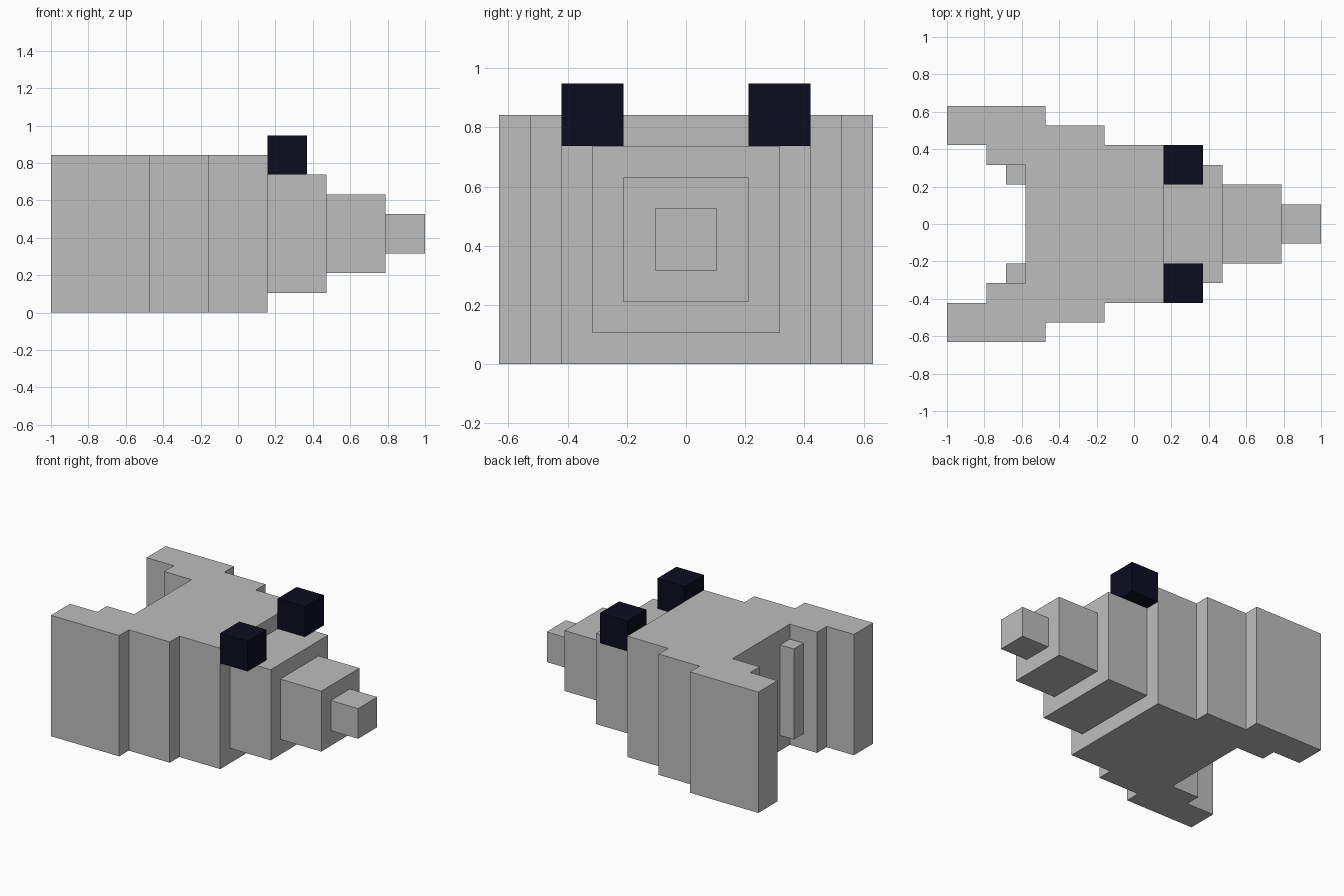
import bpy
import bmesh

cube = bpy.data.objects.get("Cube")
if cube:
    bpy.data.objects.remove(cube, do_unlink=True)

U = 2 / 19  # one block unit: the model is 19 units long


def material(name, rgb):
    m = bpy.data.materials.new(name)
    m.use_nodes = True
    m.diffuse_color = (*rgb, 1)
    m.node_tree.nodes["Principled BSDF"].inputs["Base Color"].default_value = (*rgb, 1)
    return m


GREY = material("light_grey", (0.515, 0.515, 0.515))
NAVY = material("dark_navy", (0.0037, 0.0037, 0.0144))


def finish(name, bm, mat):
    bmesh.ops.recalc_face_normals(bm, faces=bm.faces)
    mesh = bpy.data.meshes.new(name)
    bm.to_mesh(mesh)
    bm.free()
    mesh.materials.append(mat)
    ob = bpy.data.objects.new(name, mesh)
    bpy.context.collection.objects.link(ob)
    return ob


def box(name, x, y, z, mat):
    """Box from (min, max) ranges in block units."""
    bm = bmesh.new()
    bmesh.ops.create_cube(bm, size=1)
    for v in bm.verts:
        for i, (lo, hi) in enumerate((x, y, z)):
            v.co[i] = U * (hi if v.co[i] > 0 else lo)
    return finish(name, bm, mat)


# Stepped body with a notched rear: half outline, mirrored and extruded upwards
half = [(1.5, 4), (-1.5, 4), (-1.5, 5), (-4.5, 5), (-4.5, 6), (-9.5, 6),
        (-9.5, 4), (-7.5, 4), (-7.5, 3), (-5.5, 3)]
outline = half + [(x, -y) for x, y in reversed(half)]
bm = bmesh.new()
base = bm.faces.new([bm.verts.new((x * U, y * U, 0)) for x, y in outline])
top = bmesh.ops.extrude_face_region(bm, geom=[base], use_keep_orig=True)
verts = [g for g in top["geom"] if isinstance(g, bmesh.types.BMVert)]
bmesh.ops.translate(bm, verts=verts, vec=(0, 0, 8 * U))
finish("body", bm, GREY)

# Snout blocks, each smaller than the one behind and slightly sunk into it
for name, x0, x1, r in (("snout_base", 1.5, 4.5, 3),
                        ("snout_middle", 4.5, 7.5, 2),
                        ("snout_tip", 7.5, 9.5, 1)):
    box(name, (x0 - 0.3, x1), (-r, r), (4 - r, 4 + r), GREY)

# Paired eyes and the small blocks inside the rear notch
for side, s in (("left", 1), ("right", -1)):
    eye_y = sorted((2 * s, 4 * s))
    box(f"eye_{side}", (1.5, 3.5), eye_y, (7, 9), NAVY)
    rib_y = sorted((2 * s, 3 * s))
    box(f"inner_rib_{side}", (-6.5, -5.5), rib_y, (1, 7), GREY)
